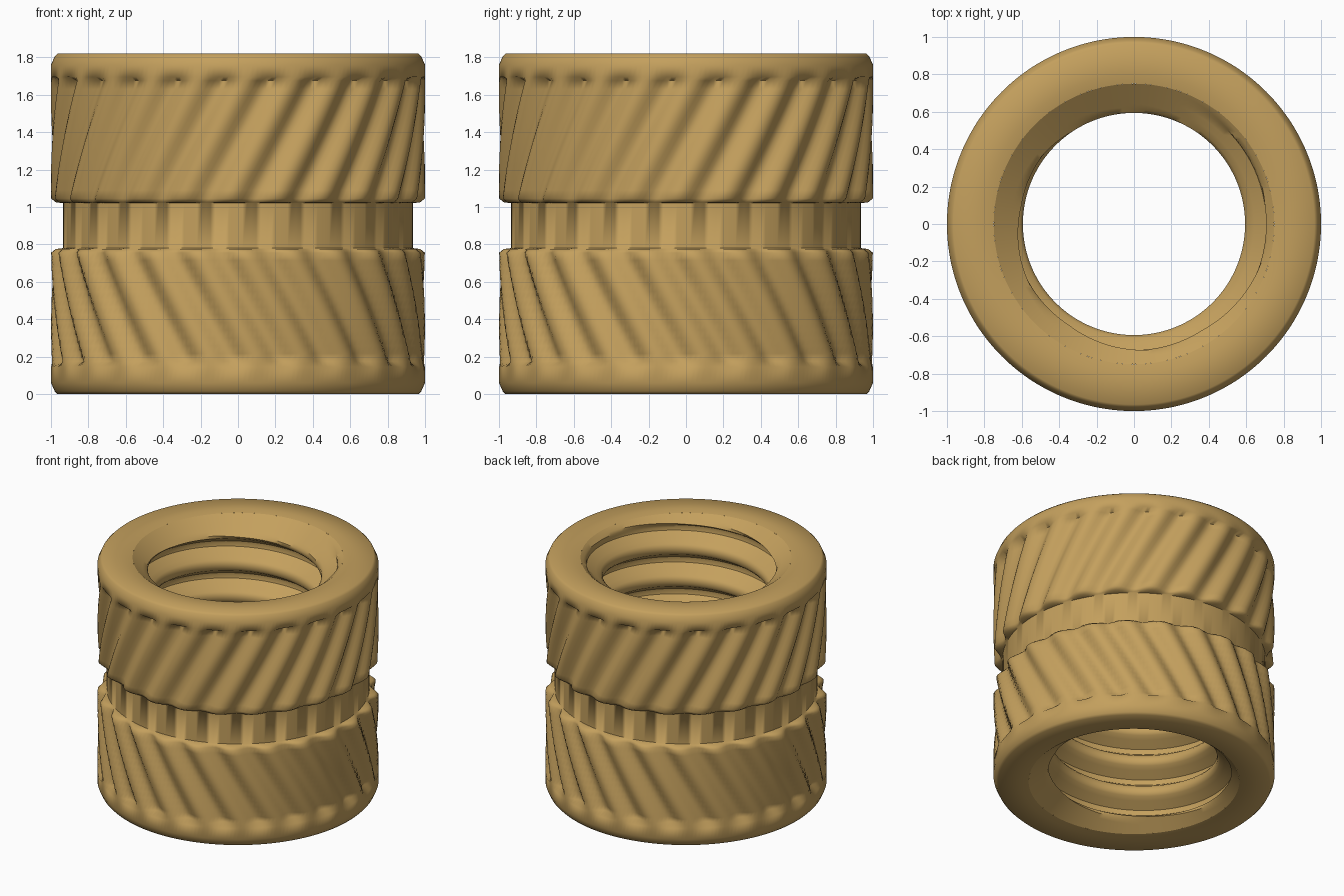
import bpy, bmesh, math

if "Cube" in bpy.data.objects:
    bpy.data.objects.remove(bpy.data.objects["Cube"])

TAU = 2 * math.pi
HEIGHT = 1.82
RIDGES = 24

brass = bpy.data.materials.new("brass")
brass.diffuse_color = (0.55, 0.35, 0.11, 1)
brass.use_nodes = True
brass.node_tree.nodes["Principled BSDF"].inputs["Base Color"].default_value = brass.diffuse_color


def revolve(name, columns, rows, point, flip=False, angle=50):
    """Sweep a surface around z; point(theta, row) gives (radius, height)."""
    bm = bmesh.new()
    grid = []
    for i in range(columns + 1):
        t = TAU * i / columns
        col = []
        for j in range(rows):
            r, z = point(t, j)
            col.append(bm.verts.new((r * math.cos(t), r * math.sin(t), z)))
        grid.append(col)
    for a, b in zip(grid, grid[1:]):
        for j in range(rows - 1):
            f = (a[j], b[j], b[j + 1], a[j + 1])
            bm.faces.new(f[::-1] if flip else f)
    bmesh.ops.remove_doubles(bm, verts=bm.verts, dist=1e-4)
    mesh = bpy.data.meshes.new(name)
    bm.to_mesh(mesh)
    bm.free()
    mesh.materials.append(brass)
    ob = bpy.data.objects.new(name, mesh)
    bpy.context.collection.objects.link(ob)
    bpy.ops.object.select_all(action='DESELECT')
    ob.select_set(True)
    bpy.context.view_layer.objects.active = ob
    bpy.ops.object.shade_smooth_by_angle(angle=math.radians(angle))
    return ob


# Outer profile rows: radius, height, groove depth
def band(z0, z1, n=14):
    return [(1.0, z0 + (z1 - z0) * k / n, 0.05) for k in range(n + 1)]


profile = [(0.75, 0.01, 0), (0.80, 0.0, 0), (0.965, 0.0, 0), (0.98, 0.015, 0),
           (1.0, 0.06, 0), (1.0, 0.145, 0)]
profile += band(0.175, 0.755)
profile += [(0.975, 0.775, 0.03), (0.935, 0.78, 0), (0.935, 1.02, 0), (0.975, 1.025, 0.03)]
profile += band(1.045, 1.675)
profile += [(1.0, 1.695, 0), (1.0, 1.76, 0), (0.98, HEIGHT - 0.015, 0),
            (0.965, HEIGHT, 0), (0.80, HEIGHT, 0), (0.75, HEIGHT - 0.01, 0)]


# Body with two bands of slanted grooves leaning in opposite directions
def body_point(t, j):
    r, z, depth = profile[j]
    if z > 0.9:
        centre = 0.075 + 0.55 * (z - 1.03)
    else:
        centre = 0.156 - 0.58 * (z - 0.77)
    wave = 0.5 + 0.5 * math.cos(RIDGES * (t - centre))
    return r - depth * wave ** 1.2, z


revolve("knurled_body", RIDGES * 10, len(profile), body_point, angle=70)

# Right-handed V thread inside a bore with a countersink at each end
PITCH, MINOR, MAJOR, STEPS = 0.25, 0.594, 0.71, 12
TURNS = 10
LOW, HIGH = 0.01, HEIGHT - 0.01


def bore_point(t, j):
    z = -2 * PITCH + PITCH * (j / STEPS + t / TAU)
    z = min(max(z, LOW), HIGH)
    phase = abs((z / PITCH - t / TAU) % 1.0 - 0.5) * 2
    k = min(max((phase - 0.25) / 0.6, 0), 1)
    cone = 0.75 - 1.3 * min(z - LOW, HIGH - z)
    return max(MINOR + (MAJOR - MINOR) * k, cone), z


revolve("threaded_bore", 120, TURNS * STEPS + 1, bore_point, flip=True, angle=40)
